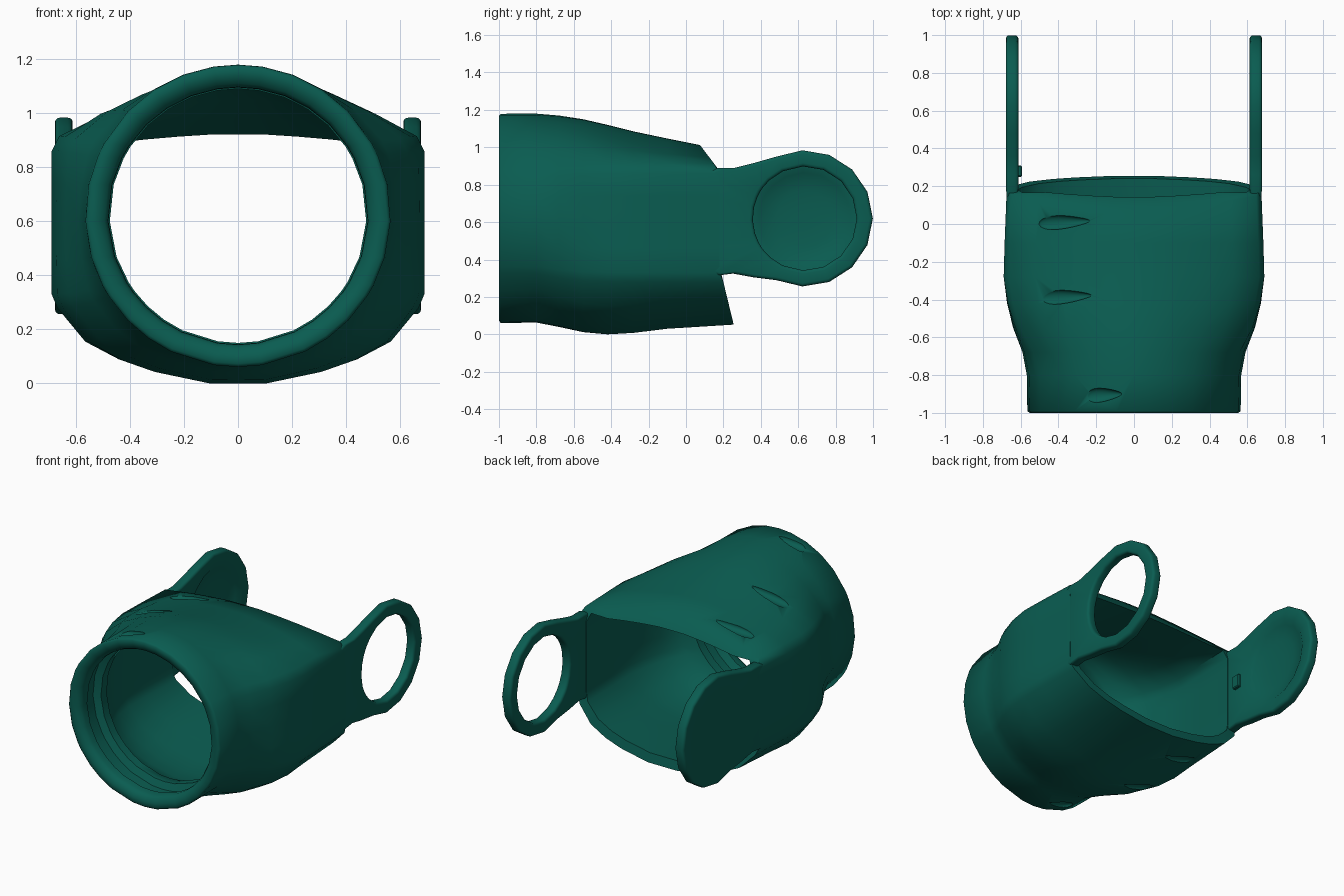
import bpy, bmesh, math
from mathutils import Vector
from mathutils.bvhtree import BVHTree

if "Cube" in bpy.data.objects:
    bpy.data.objects.remove(bpy.data.objects["Cube"])

mat = bpy.data.materials.new("dark_teal")
mat.diffuse_color = (0.003, 0.108, 0.082, 1)
mat.use_nodes = True
mat.node_tree.nodes["Principled BSDF"].inputs["Base Color"].default_value = mat.diffuse_color
ZT, ZB = 0.88, 0.32            # flat side panel limits


def make_object(name, bm):
    bmesh.ops.recalc_face_normals(bm, faces=bm.faces)
    me = bpy.data.meshes.new(name)
    bm.to_mesh(me)
    bm.free()
    me.materials.append(mat)
    ob = bpy.data.objects.new(name, me)
    bpy.context.collection.objects.link(ob)
    return ob


def apply_modifier(ob, kind, **settings):
    m = ob.modifiers.new(kind.title(), kind)
    for k, v in settings.items():
        setattr(m, k, v)
    bpy.context.view_layer.objects.active = ob
    bpy.ops.object.modifier_apply(modifier=m.name)


def smooth(ob, angle=52):
    bpy.ops.object.select_all(action='DESELECT')
    ob.select_set(True)
    bpy.context.view_layer.objects.active = ob
    bpy.ops.object.shade_smooth_by_angle(angle=math.radians(angle))


def bridge(bm, a, b):
    n = len(a)
    for i in range(n):
        bm.faces.new((a[i], a[(i + 1) % n], b[(i + 1) % n], b[i]))


# Cross-section that blends from an ellipse (k=0) to a flat-sided box (k=1)
def section(w, top, bot, k, t=0.0):
    w, top, bot = w - t, top - t, bot + t
    zt, zb = ZT - t * 0.4, ZB + t * 0.4
    u, d = top - zt, zb - bot
    half = [(0, top), (.16, top - .01 * u), (.36, top - .13 * u), (.56, top - .29 * u), (.76, top - .5 * u),
            (.96, zt + .035), (1, zt - .02), (1, .74), (1, .6), (1, .46), (1, zb + .01), (.97, zb - .04),
            (.82, zb - .53 * d), (.64, zb - .74 * d), (.46, zb - .87 * d), (.16, bot), (0, bot)]
    c, h = (top + bot) / 2, (top - bot) / 2
    pts = []
    for fx, z in half:
        a = math.atan2(fx, (z - c) / h)
        pts.append((w * (fx * k + math.sin(a) * (1 - k)),
                    z * k + (c + h * math.cos(a)) * (1 - k)))
    return pts + [(-x, z) for x, z in pts[-2:0:-1]]


def rear_y(z, top, bot):
    if z > ZT:
        return 0.175 - 0.10 * (z - ZT) / (top - ZT)
    if z < ZB:
        return 0.19 + 0.065 * (ZB - z) / (ZB - bot)
    return 0.18


# Hollow shell: y, half width, top, bottom, boxiness
stations = [(-.8, .568, 1.18, .063, 0), (-.68, .59, 1.17, .04, .4), (-.55, .64, 1.15, .012, .8),
            (-.42, .672, 1.12, 0, .95), (-.28, .69, 1.085, .008, 1), (-.1, .685, 1.047, .03, 1),
            (None, .674, 1.012, .052, 1)]
bm = bmesh.new()
rings = []


def add_ring(y, pts, top=1, bot=0):
    rings.append([bm.verts.new((x, rear_y(z, top, bot) if y is None else y, z)) for x, z in pts])


# front collar, from the inner groove out to the rim
collar = [(-.72, .475), (-.78, .475), (-.80, .52), (-.89, .52), (-.92, .48), (-.96, .482),
          (-.985, .495), (-.998, .525), (-1, .553), (-.99, .565)]
for y, r in collar:
    add_ring(y, section(r, .62 + r * .99, .62 - r * .99, 0))
for y, w, top, bot, k in stations:
    add_ring(y, section(w, top, bot, k), top, bot)
for y, w, top, bot, k in stations[:0:-1]:
    drop = .03 if y is None else .01          # the rear brow is thicker
    add_ring(y, section(w, top - drop, bot, k, .06), top, bot)
for i in range(len(rings)):
    bridge(bm, rings[i], rings[(i + 1) % len(rings)])
bmesh.ops.recalc_face_normals(bm, faces=bm.faces)
tree = BVHTree.FromBMesh(bm)
shell = make_object("sleeve_shell", bm)

# Battle-worn gouges on the left of the upper and lower faces
cut = bmesh.new()
for x, y, length, turn in [(-.37, .01, .14, .05), (-.36, -.385, .14, .05), (-.16, -.905, .10, .06)]:
    for z0, down in ((3, -1), (-3, 1)):
        hit, normal, _, _ = tree.ray_cast(Vector((x, y, z0)), Vector((0, 0, down)))
        new = bmesh.ops.create_icosphere(cut, subdivisions=3, radius=1)['verts']
        slope = math.atan2(-normal.x, normal.z) if down < 0 else math.atan2(normal.x, -normal.z)
        for v in new:
            p = Vector((v.co.x * length, v.co.y * .035 * (1 - .45 * v.co.x), v.co.z * .028))
            s, c = math.sin(slope), math.cos(slope)
            v.co = hit + Vector((p.x * c - p.z * s, p.y + p.x * turn, p.x * s + p.z * c))
cutter = make_object("gouge_cutter", cut)
cutter.hide_render = True
apply_modifier(shell, 'BOOLEAN', operation='DIFFERENCE', object=cutter, solver='EXACT')
bpy.data.objects.remove(cutter)
smooth(shell)


# Side arms: round eyelet on the right, dished disc on the left
def side_arm(name, side, is_open):
    cy, cz, R = .635, .62, .364
    arc = [(cy + R * math.cos(math.radians(a)), cz + R * math.sin(math.radians(a)))
           for a in range(-115, 116, 23)]
    outline = ([(.10, .60), (.10, .46), (.10, .34), (.17, .315), (.25, .325), (.36, .305)] + arc
               + [(.36, .915), (.26, .89), (.17, .89), (.10, .86), (.10, .74)])
    b = bmesh.new()

    # one loop around the arm; the root tapers into the shell wall
    def loop(x, root_x=None, r=None):
        vs = []
        for y, z in outline:
            px = root_x if root_x and y < .15 else x
            if r:
                a = math.atan2(z - cz, y - cy)
                y, z = cy + r * math.cos(a), cz + r * math.sin(a)
            vs.append(b.verts.new((side * px, y, z)))
        return vs

    x_out, x_in = .678, .612
    outer, inner = loop(x_out, .671), loop(x_in, .622)
    bridge(b, outer, inner)
    hole_out = loop(x_out, r=.278)
    bridge(b, outer, hole_out)
    if is_open:
        hole_in = loop(x_in, r=.278)
        bridge(b, inner, hole_in)
        bridge(b, hole_out, hole_in)
    else:
        b.faces.new(hole_out)
        prev = inner
        for r, depth in ((.28, 0), (.245, .022), (.15, .038), (.06, .043)):
            nxt = loop(x_in + depth, r=r)
            bridge(b, prev, nxt)
            prev = nxt
        b.faces.new(prev)
    ob = make_object(name, b)
    apply_modifier(ob, 'BEVEL', width=.018, segments=3, limit_method='ANGLE', angle_limit=math.radians(50))
    smooth(ob)


side_arm("right_eyelet_arm", 1, True)
side_arm("left_disc_arm", -1, False)

# Small catch on the inside of the left arm
b = bmesh.new()
bmesh.ops.create_cube(b, size=1)
for v in b.verts:
    v.co = Vector((-.61 + v.co.x * .034, .28 + v.co.y * .06, .62 + v.co.z * .09))
catch = make_object("inner_catch", b)
apply_modifier(catch, 'BEVEL', width=.006, segments=1)
